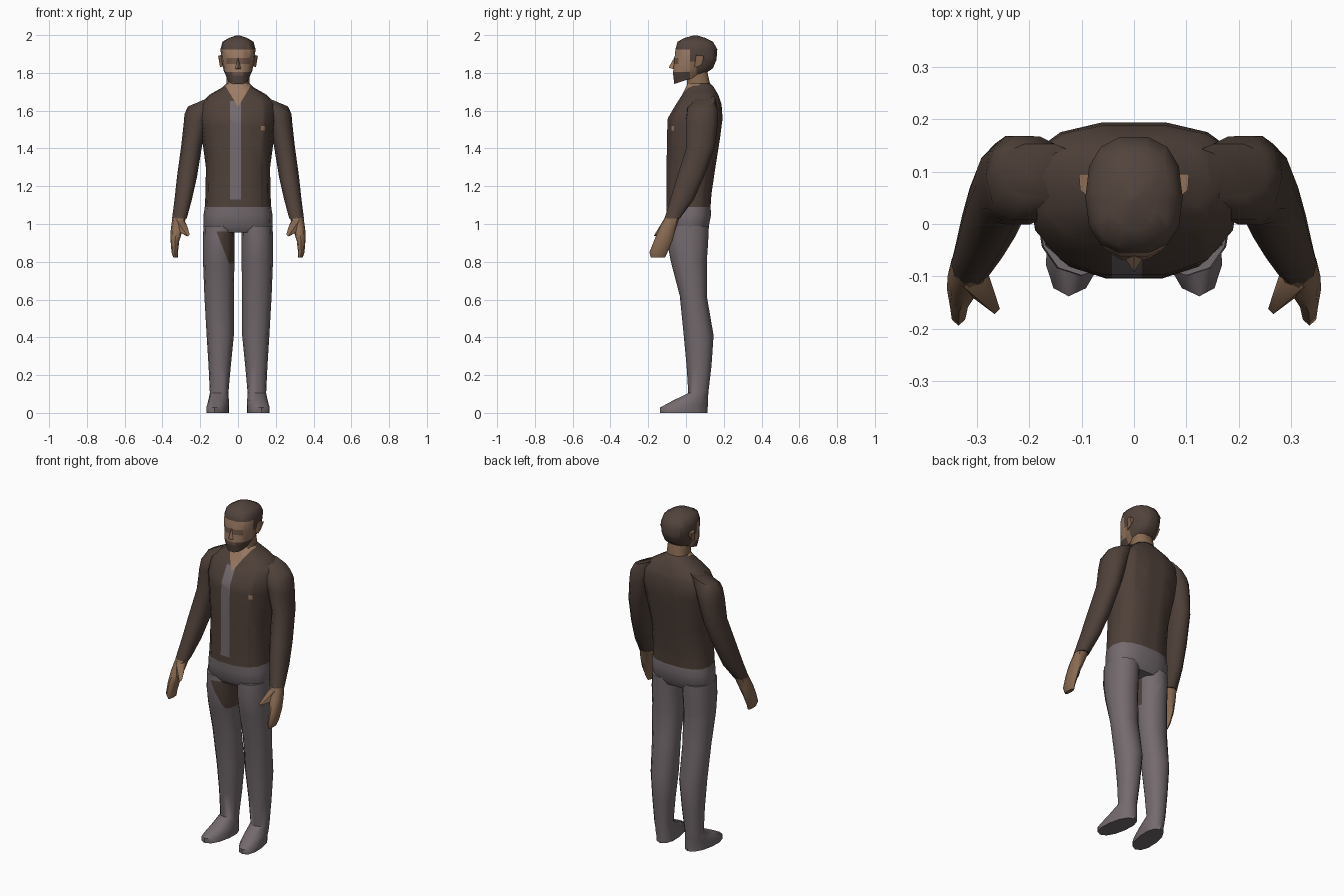
import bpy, bmesh, math
from mathutils import Vector


def material(name, rgb):
    m = bpy.data.materials.new(name)
    m.diffuse_color = (*rgb, 1)
    return m


JACKET = material("dark brown cloth", (0.078, 0.052, 0.041))
TROUSER = material("mauve grey cloth", (0.175, 0.145, 0.157))
SKIN = material("skin", (0.33, 0.195, 0.125))
HAND = material("tanned skin", (0.25, 0.145, 0.085))
HAIR = material("dark hair", (0.085, 0.057, 0.046))
STUBBLE = material("stubble", (0.155, 0.09, 0.062))


def finish(name, bm, mats, rule=None):
    bmesh.ops.recalc_face_normals(bm, faces=bm.faces)
    for f in bm.faces:
        f.material_index = rule(f.calc_center_median()) if rule else 0
    mesh = bpy.data.meshes.new(name)
    bm.to_mesh(mesh)
    bm.free()
    for m in mats:
        mesh.materials.append(m)
    ob = bpy.data.objects.new(name, mesh)
    bpy.context.collection.objects.link(ob)
    return ob


def loft(name, rings, mats, rule=None, cuts=(), n=14, power=0.8, side=1):
    """Rings: z, centre x, half width, front y, widest y, back y, x tilt, y tilt, x shear."""
    bm = bmesh.new()
    loops = []
    for ring in rings:
        z, cx, hx, yf, ym, yb, tx, ty, sh = (tuple(ring) + (0,) * 3)[:9]
        loop = []
        for i in range(n):
            a = 2 * math.pi * i / n
            c, s = math.cos(a), math.sin(a)
            dx = hx * math.copysign(abs(c) ** power, c)
            dy = math.copysign(abs(s) ** power, s) * ((yb - ym) if s > 0 else (ym - yf))
            p = (side * (cx + dx - sh * dy), ym + dy, z + tx * dx + ty * dy)
            loop.append(bm.verts.new(p))
        loops.append(loop)
    for a, b in zip(loops, loops[1:]):
        for i in range(n):
            j = (i + 1) % n
            bm.faces.new((a[i], a[j], b[j], b[i]))
    bm.faces.new(loops[0])
    bm.faces.new(loops[-1])
    # cut along the colour borders
    for co, no in cuts:
        bmesh.ops.bisect_plane(bm, geom=bm.verts[:] + bm.edges[:] + bm.faces[:],
                               plane_co=Vector(co), plane_no=Vector(no), dist=1e-5)
    return finish(name, bm, mats, rule)


def cut_x(*xs):
    return [((x, 0, 0), (1, 0, 0)) for x in xs]


def cut_y(*ys):
    return [((0, y, 0), (0, 1, 0)) for y in ys]


def cut_z(*zs):
    return [((0, 0, z), (0, 0, 1)) for z in zs]


def hull(name, points, mat):
    bm = bmesh.new()
    for p in points:
        bm.verts.new(p)
    bmesh.ops.convex_hull(bm, input=bm.verts)
    return finish(name, bm, [mat])


# Jacket with open shirt strip, neckline and small chest badge
def jacket_rule(c):
    if c.y < 0.06 and c.z > 1.63 and abs(c.x) < (c.z - 1.62) * 0.6:
        return 2
    if c.y < 0 and -0.042 < c.x < 0.015 and 1.13 < c.z < 1.65:
        return 1
    if c.y < 0 and 0.122 < c.x < 0.142 and 1.495 < c.z < 1.52:
        return 2
    return 0


loft("jacket", [
    (1.09, 0, .176, -.107, .03, .132),
    (1.16, 0, .172, -.105, .03, .137),
    (1.30, 0, .170, -.105, .04, .158),
    (1.45, 0, .190, -.105, .06, .182),
    (1.56, 0, .205, -.100, .08, .196),
    (1.635, 0, .200, -.055, .09, .190),
    (1.685, 0, .150, -.022, .09, .172),
    (1.725, 0, .080, -.002, .08, .148),
    (1.745, 0, .060, .008, .07, .130)],
    [JACKET, TROUSER, SKIN], jacket_rule,
    cut_x(-.042, .015, .122, .142) + cut_z(1.13, 1.495, 1.52, 1.65)
    + [((0, 0, 1.62), (1, 0, -.6)), ((0, 0, 1.62), (1, 0, .6))])

# Trouser hips
loft("hips", [
    (.955, 0, .170, -.075, .02, .105),
    (.985, 0, .184, -.098, .02, .122),
    (1.05, 0, .182, -.105, .03, .135),
    (1.09, 0, .176, -.107, .03, .132)], [TROUSER])


# Legs and feet; one inner thigh carries a dark patch
def patch_rule(c):
    inside = c.y < .04 and .79 < c.z < .96 and c.x > -.11 + (.95 - c.z) * .4
    return 1 if inside else 0


for side, label in ((1, "left"), (-1, "right")):
    loft(label + "_leg", [
        (0, .108, .058, -.138, -.01, .115, 0, 0, .13),
        (.028, .108, .058, -.138, -.01, .115, 0, 0, .13),
        (.062, .103, .055, -.075, .03, .117, 0, 0, .08),
        (.105, .100, .049, .012, .065, .118),
        (.25, .097, .059, .003, .07, .135),
        (.41, .094, .072, -.012, .065, .146),
        (.62, .100, .078, -.033, .04, .110),
        (.80, .102, .083, -.080, .02, .110),
        (.90, .102, .084, -.099, .02, .117),
        (.99, .100, .083, -.098, .02, .121)],
        [TROUSER, JACKET], patch_rule if side < 0 else None,
        cut_y(.04) + cut_z(.79, .96) + [((-.11, 0, .95), (1, 0, .4))] if side < 0 else (),
        n=12, power=.9, side=side)

    # Sleeves sweep down and forward
    loft(label + "_sleeve", [
        (1.658, .180, .085, .050, .10, .155, -.42),
        (1.610, .205, .078, .005, .09, .170, -.35),
        (1.54, .222, .066, -.005, .085, .172, -.2),
        (1.41, .246, .055, .000, .075, .157),
        (1.25, .270, .053, -.050, .02, .098),
        (1.13, .290, .046, -.086, -.03, .045),
        (1.03, .310, .039, -.115, -.075, -.030)],
        [JACKET], n=10, power=.9, side=side)

    # Hand and thumb
    loft(label + "_hand", [
        (1.035, .311, .036, -.112, -.075, -.034),
        (.97, .324, .032, -.145, -.100, -.055),
        (.91, .334, .023, -.170, -.125, -.072),
        (.85, .335, .017, -.194, -.150, -.098),
        (.822, .330, .012, -.186, -.150, -.112)],
        [HAND], n=8, power=.85, side=side)
    hull(label + "_thumb", [(side * x, y, z) for x, y, z in (
        (.285, -.075, 1.025), (.285, -.115, 1.015), (.325, -.12, 1.02), (.322, -.13, .965),
        (.310, -.09, .970), (.268, -.125, .985), (.256, -.162, .945), (.266, -.172, .935),
        (.275, -.155, .937))], HAND)

    # Ear
    hull(label + "_ear", [(side * x, y, z) for x, y, z in (
        (.08, .045, 1.835), (.08, .045, 1.895), (.103, .065, 1.892), (.105, .095, 1.890),
        (.08, .095, 1.885), (.095, .058, 1.83), (.092, .085, 1.845))], HAND)

# Neck
loft("neck", [
    (1.68, 0, .068, -.012, .07, .135),
    (1.74, 0, .061, .004, .07, .130),
    (1.82, 0, .060, .002, .06, .112)], [HAND], n=10)


# Head: hair cap, face, eye band and beard
def head_rule(c):
    if c.y < .02 and 1.805 < c.z < 1.925:
        return 2 if 1.848 < c.z < 1.878 and abs(c.x) < .062 else 1
    if c.y < .02 and c.z < 1.805:
        return 2 if c.z > 1.785 and abs(c.x) < .03 else 0
    return 3 if .02 < c.y < .055 and c.z < 1.86 else 0


loft("head", [
    (1.768, 0, .056, -.064, .02, .100, 0, .32),
    (1.812, 0, .076, -.071, .035, .145, 0, .12),
    (1.87, 0, .087, -.064, .045, .164),
    (1.925, 0, .093, -.058, .05, .168),
    (1.965, 0, .082, -.047, .05, .145),
    (1.985, 0, .048, -.010, .05, .105),
    (1.999, 0, .006, .044, .05, .056)],
    [HAIR, SKIN, STUBBLE, HAND], head_rule,
    cut_x(-.062, -.03, .03, .062) + cut_y(.02, .055)
    + cut_z(1.785, 1.805, 1.848, 1.86, 1.878, 1.925))

# Nose
hull("nose", [(0, -.06, 1.885), (0, -.092, 1.828), (-.019, -.062, 1.818),
              (.019, -.062, 1.818), (0, -.05, 1.815)], SKIN)

# Soft shading with crisp edges kept
for ob in bpy.data.objects:
    ob.select_set(True)
    bpy.context.view_layer.objects.active = ob
bpy.ops.object.shade_smooth_by_angle(angle=math.radians(50))
